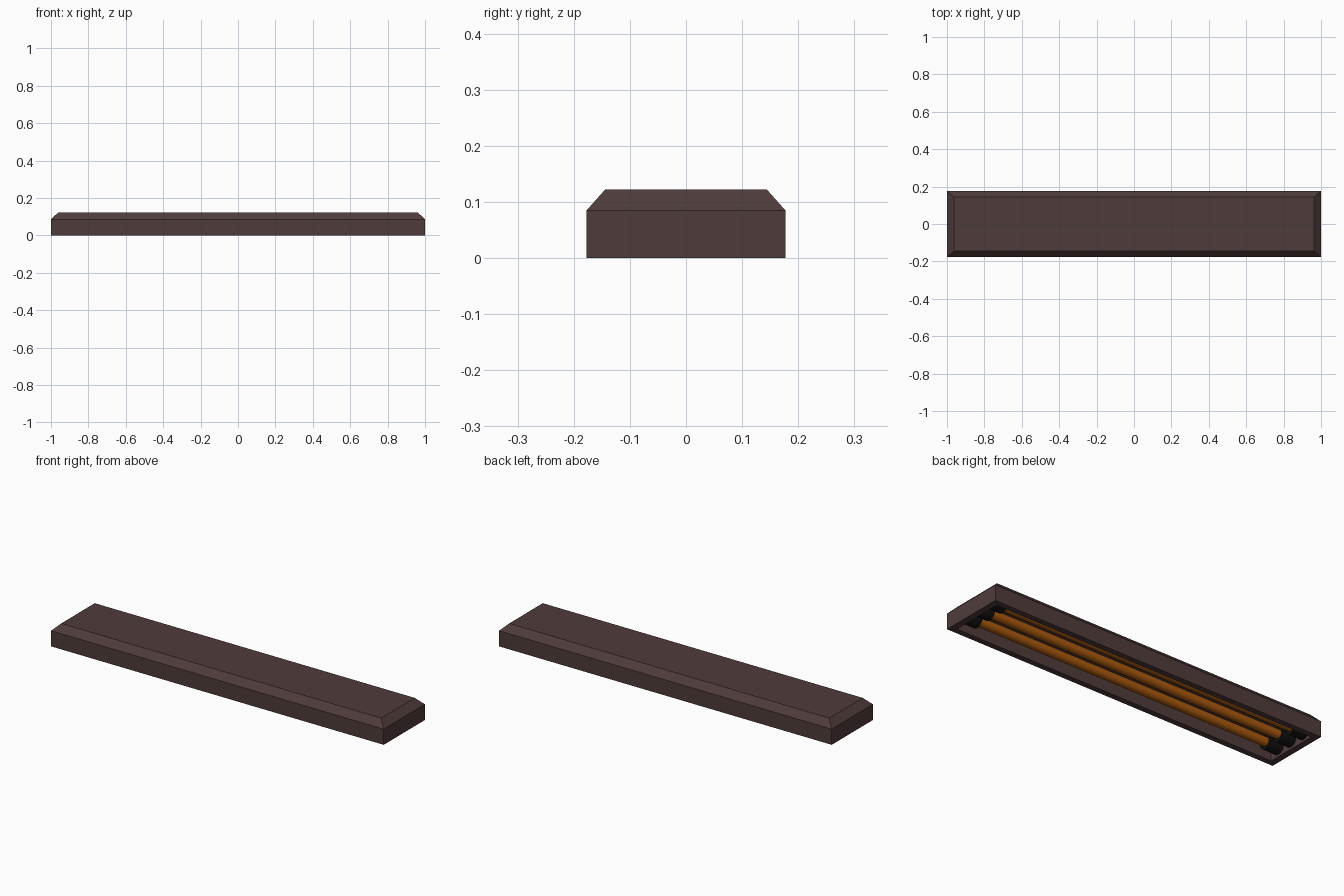
import bpy, bmesh, math
from mathutils import Matrix

if "Cube" in bpy.data.objects:
    bpy.data.objects.remove(bpy.data.objects["Cube"])

def material(name, col):
    m = bpy.data.materials.new(name)
    m.diffuse_color = (*col, 1)
    m.use_nodes = True
    m.node_tree.nodes["Principled BSDF"].inputs["Base Color"].default_value = m.diffuse_color
    return m

brown = material("brown_metal", (0.078, 0.045, 0.043))
orange = material("glowing_orange", (0.42, 0.105, 0.004))
black = material("black_ceramic", (0.006, 0.006, 0.006))

def finish(name, bm, mat):
    bmesh.ops.recalc_face_normals(bm, faces=bm.faces)
    me = bpy.data.meshes.new(name)
    bm.to_mesh(me)
    bm.free()
    ob = bpy.data.objects.new(name, me)
    me.materials.append(mat)
    bpy.context.collection.objects.link(ob)
    return ob

# Housing: stacked rectangular rings from cavity ceiling, around the rim, to the top
rings = [(0.965, 0.146, 0.09), (0.965, 0.146, 0.0), (1.0, 0.177, 0.0),
         (1.0, 0.177, 0.085), (0.962, 0.144, 0.122)]
bm = bmesh.new()
loops = [[bm.verts.new((sx * x, sy * y, z))
          for sx, sy in ((-1, -1), (1, -1), (1, 1), (-1, 1))] for x, y, z in rings]
for a, b in zip(loops, loops[1:]):
    for i in range(4):
        j = (i + 1) % 4
        bm.faces.new((a[i], a[j], b[j], b[i]))
bm.faces.new(loops[0])
bm.faces.new(loops[-1])
finish("housing", bm, brown)

def rod(name, x0, x1, y, z, r, mat):
    bm = bmesh.new()
    mtx = Matrix.Translation(((x0 + x1) / 2, y, z)) @ Matrix.Rotation(math.pi / 2, 4, 'Y')
    bmesh.ops.create_cone(bm, cap_ends=True, segments=32, radius1=r, radius2=r,
                          depth=abs(x1 - x0), matrix=mtx)
    ob = finish(name, bm, mat)
    bpy.context.view_layer.objects.active = ob
    ob.select_set(True)
    bpy.ops.object.shade_smooth_by_angle()
    ob.select_set(False)

# Heating tubes with a socket at each end
for k, y in enumerate((-0.092, 0, 0.092)):
    rod(f"heating_tube_{k}", -0.9, 0.9, y, 0.05, 0.024, orange)
    for side, s in (("left", -1), ("right", 1)):
        rod(f"socket_{side}_{k}", s * 0.885, s * 0.967, y, 0.05, 0.038, black)
